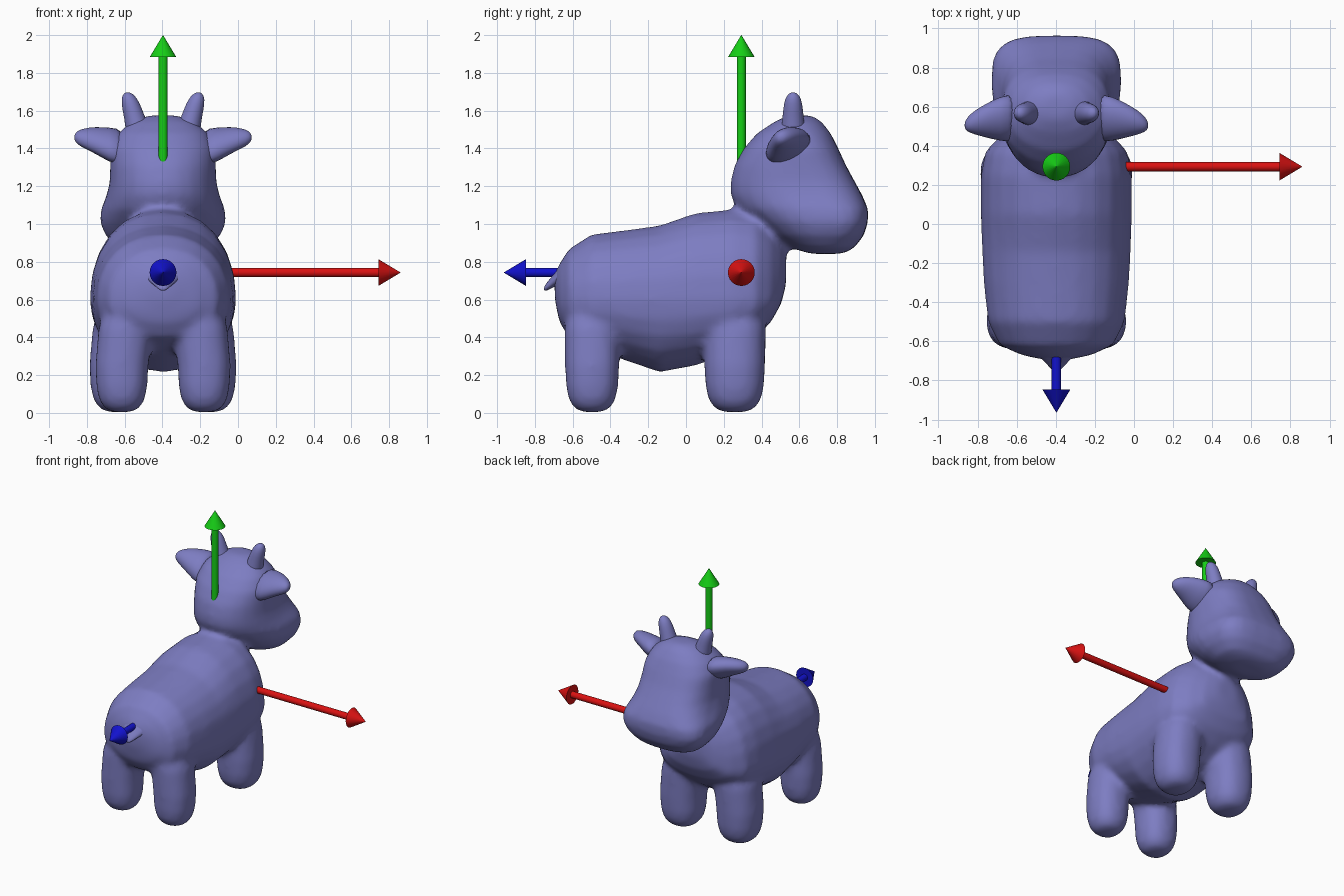
import bpy, bmesh, math
from mathutils import Vector

if "Cube" in bpy.data.objects:
    bpy.data.objects.remove(bpy.data.objects["Cube"])

CX = -0.397                       # the animal's middle plane
ORIGIN = Vector((CX, 0.293, 0.743))  # where the three arrows meet
X, Y, Z = Vector((1, 0, 0)), Vector((0, 1, 0)), Vector((0, 0, 1))


def material(name, rgb):
    m = bpy.data.materials.new(name)
    m.diffuse_color = (*rgb, 1)
    m.use_nodes = True
    m.node_tree.nodes["Principled BSDF"].inputs["Base Color"].default_value = m.diffuse_color
    return m


LAVENDER = material("lavender", (0.205, 0.205, 0.54))
RED = material("red", (0.70, 0.006, 0.006))
GREEN = material("green", (0.008, 0.62, 0.008))
BLUE = material("blue", (0.006, 0.006, 0.62))


def power(v, n):
    return math.copysign(abs(v) ** (2 / n), v)


def ring(c, u, v, w, lo, hi, nlo=2, nhi=2, n=24):
    """Egg-shaped section: half-width w along u, extents lo/hi along v."""
    pts = []
    for i in range(n):
        a = 2 * math.pi * i / n
        co, si = math.cos(a), math.sin(a)
        e, h = (nhi, hi) if si > 0 else (nlo, lo)
        pts.append(Vector(c) + u * w * power(co, e) + v * h * power(si, e))
    return pts


def loft(bm, rings):
    """Skin a closed tube through the sections."""
    vs = [[bm.verts.new(p) for p in r] for r in rings]
    n = len(vs[0])
    fs = [bm.faces.new((a[i], a[(i + 1) % n], b[(i + 1) % n], b[i]))
          for a, b in zip(vs, vs[1:]) for i in range(n)]
    fs += [bm.faces.new(vs[0]), bm.faces.new(vs[-1])]
    bmesh.ops.recalc_face_normals(bm, faces=fs)


def make(name, bm, mat):
    me = bpy.data.meshes.new(name)
    bm.to_mesh(me)
    bm.free()
    me.materials.append(mat)
    ob = bpy.data.objects.new(name, me)
    bpy.context.collection.objects.link(ob)
    for p in me.polygons:
        p.use_smooth = True
    return ob


# ---- body: torso, head and legs fused into one soft skin
bm = bmesh.new()

# torso sections: y, top, bottom, half-width
torso = [(-.695, .74, .60, .06), (-.67, .79, .48, .18), (-.62, .868, .40, .29),
         (-.5, .945, .34, .35), (-.3, .97, .27, .372), (-.14, .992, .215, .38),
         (.05, 1.058, .25, .387), (.25, 1.078, .32, .387), (.37, 1.06, .40, .365),
         (.45, 1.0, .48, .29), (.505, .92, .58, .19), (.53, .87, .68, .08)]
rings = []
for y, top, bot, w in torso:
    zc = min(max(.60, bot + .06), top - .06)
    rings.append(ring((CX, y, zc), X, Z, w, zc - bot, top - zc, 2.1, 2.15))
loft(bm, rings)

# head sections: z, back y, widest y, front y, half-width, front squareness
head = [(.842, .66, .76, .83, .13, 2.2), (.872, .56, .74, .89, .24, 2.8),
        (.94, .45, .73, .942, .305, 3.2), (1.01, .36, .73, .964, .335, 3.4),
        (1.08, .27, .70, .964, .328, 3.4), (1.15, .235, .62, .935, .30, 3.2),
        (1.22, .235, .57, .897, .283, 3), (1.31, .255, .55, .848, .28, 2.8),
        (1.40, .305, .55, .807, .28, 2.6), (1.48, .375, .55, .767, .24, 2.4),
        (1.54, .465, .57, .72, .17, 2.2), (1.575, .54, .6, .67, .08, 2)]
loft(bm, [ring((CX, m, z), X, Y, w, m - b, f - m, 2.1, nf)
          for z, b, m, f, w, nf in head])

# four legs: side offset, y, half-width, half-depth
leg_steps = [(.004, .38), (.025, .68), (.07, .88), (.14, .98), (.25, 1.02),
             (.45, 1.04), (.62, .85)]
for side in (-1, 1):
    for off, y, w, d in ((.218, -.497, .138, .141), (.235, .258, .152, .158)):
        loft(bm, [ring((CX + side * (off - max(0, z - .35) * .2), y, z), X, Y,
                       w * s, d * s, d * s, 2.3, 2.3) for z, s in leg_steps])

body = make("cow_body", bm, LAVENDER)
rm = body.modifiers.new("fuse", 'REMESH')
rm.mode = 'VOXEL'
rm.voxel_size = 0.02
rm.use_smooth_shade = True
sm = body.modifiers.new("soften", 'SMOOTH')
sm.factor = 0.5
sm.iterations = 10


def soft(name, rings):
    b = bmesh.new()
    loft(b, rings)
    ob = make(name, b, LAVENDER)
    ob.modifiers.new("round", 'SUBSURF').levels = 1
    return ob


# ---- ears and horns, mirrored left and right
EAR_U, EAR_V = Vector((0, .87, .49)), Vector((0, -.49, .87))
# ear: side offset, y, z, half-length, half-thickness
ear = [(.20, .545, 1.395, .145, .10), (.29, .54, 1.415, .125, .088),
       (.36, .53, 1.44, .095, .07), (.42, .52, 1.45, .065, .055),
       (.455, .51, 1.455, .04, .038), (.47, .505, 1.457, .015, .015)]
# horn: side offset, z, radius
horn = [(.125, 1.46, .075), (.14, 1.53, .062), (.155, 1.58, .056),
        (.172, 1.64, .05), (.183, 1.68, .036), (.187, 1.698, .012)]
for side, label in ((-1, "left"), (1, "right")):
    soft(label + "_ear", [ring((CX + side * o, y, z), EAR_U, EAR_V, w, h * .8, h, n=16)
                          for o, y, z, w, h in ear])
    soft(label + "_horn", [ring((CX + side * o, .567, z), X, Y, r, r, r, n=14)
                           for o, z, r in horn])

# ---- stubby tail
tail = [(-.60, .77, .16, .09), (-.66, .735, .11, .055), (-.70, .70, .065, .034),
        (-.735, .67, .035, .024), (-.753, .655, .014, .01)]
soft("tail", [ring((CX, y, z), X, Z, w, h, h, n=14) for y, z, w, h in tail])


# ---- direction arrows
def arrow(name, d, mat):
    b = bmesh.new()
    u = d.orthogonal().normalized()
    v = d.cross(u)
    steps = [(0, .024), (1.14, .024), (1.14, .071), (1.257, .0008)]
    loft(b, [ring(ORIGIN + d * t, u, v, r, r, r, n=24) for t, r in steps])
    ob = make(name, b, mat)
    bpy.ops.object.select_all(action='DESELECT')
    ob.select_set(True)
    bpy.context.view_layer.objects.active = ob
    bpy.ops.object.shade_smooth_by_angle(angle=math.radians(40))


arrow("side_arrow", X, RED)
arrow("up_arrow", Z, GREEN)
arrow("back_arrow", -Y, BLUE)
